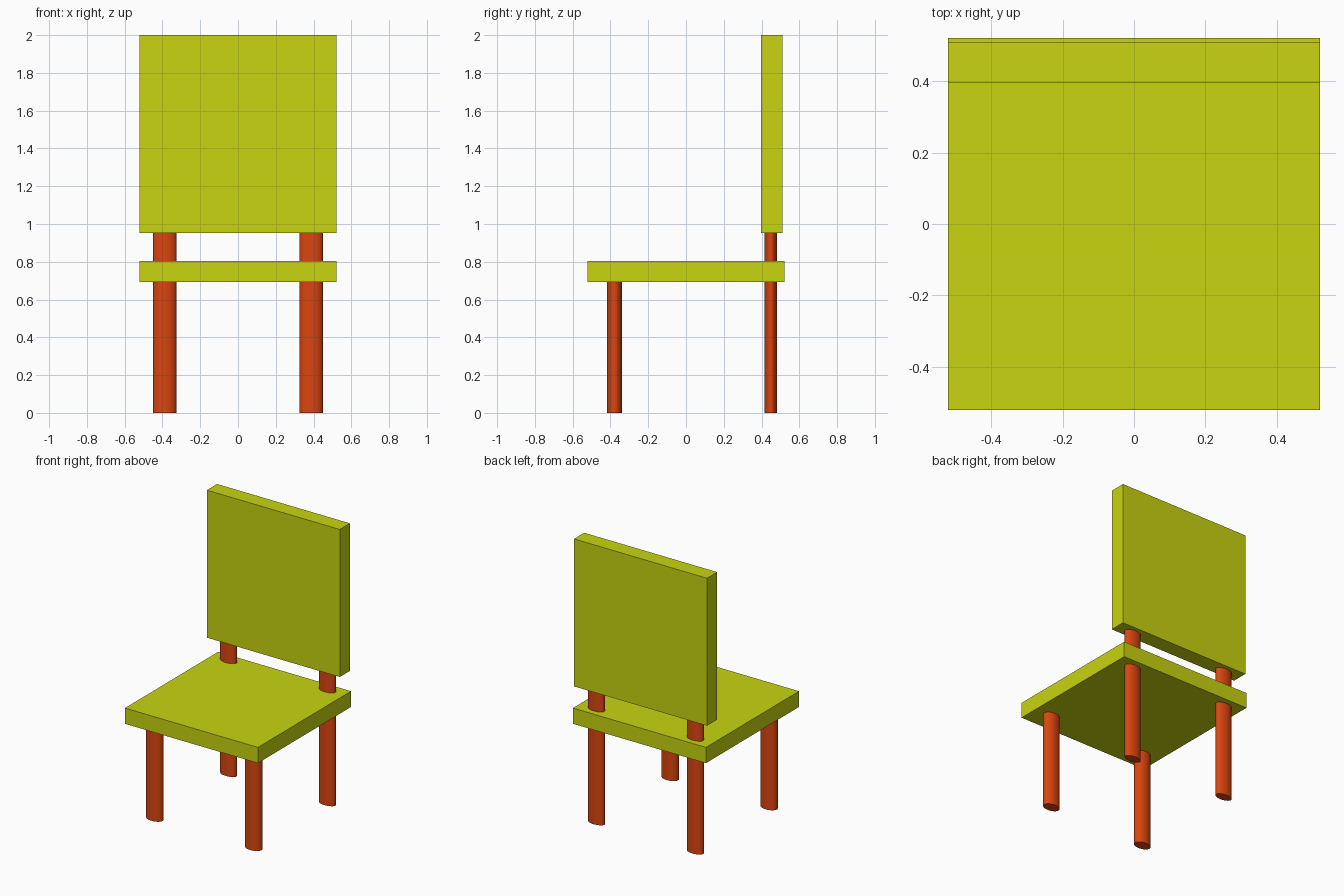
import bpy
import math

old = bpy.data.objects.get("Cube")
if old:
    bpy.data.objects.remove(old, do_unlink=True)


def make_material(name, rgb):
    mat = bpy.data.materials.new(name)
    mat.use_nodes = True
    color = (*rgb, 1.0)
    mat.diffuse_color = color
    mat.node_tree.nodes["Principled BSDF"].inputs["Base Color"].default_value = color
    return mat


def finish(name, size, mat):
    obj = bpy.context.object
    obj.name = name
    obj.scale = size
    bpy.ops.object.transform_apply(location=False, rotation=False, scale=True)
    obj.data.materials.append(mat)
    return obj


def panel(name, y0, y1, z0, z1, mat):
    bpy.ops.mesh.primitive_cube_add(size=1, location=(0, (y0 + y1) / 2, (z0 + z1) / 2))
    finish(name, (2 * HALF, y1 - y0, z1 - z0), mat)


def leg(name, x, y, depth_radius, height, mat):
    # Upright post with an oval cross-section
    bpy.ops.mesh.primitive_cylinder_add(vertices=32, radius=1, depth=1,
                                        location=(x, y, height / 2))
    finish(name, (0.062, depth_radius, height), mat)
    bpy.ops.object.shade_smooth_by_angle(angle=math.radians(40))


HALF = 0.522
lime = make_material("lime yellow", (0.58, 0.66, 0.005))
orange = make_material("burnt orange", (0.70, 0.06, 0.005))

# Seat and backrest slabs
panel("seat", -HALF, HALF, 0.692, 0.804, lime)
panel("backrest", 0.396, 0.510, 0.953, 2.0, lime)

# Front legs stop at the seat; back legs carry on up to the backrest
for side, sign in (("left", 1), ("right", -1)):
    leg(f"front_leg_{side}", sign * 0.388, -0.378, 0.04, 0.70, orange)
    leg(f"back_leg_{side}", sign * 0.388, 0.449, 0.033, 0.96, orange)
